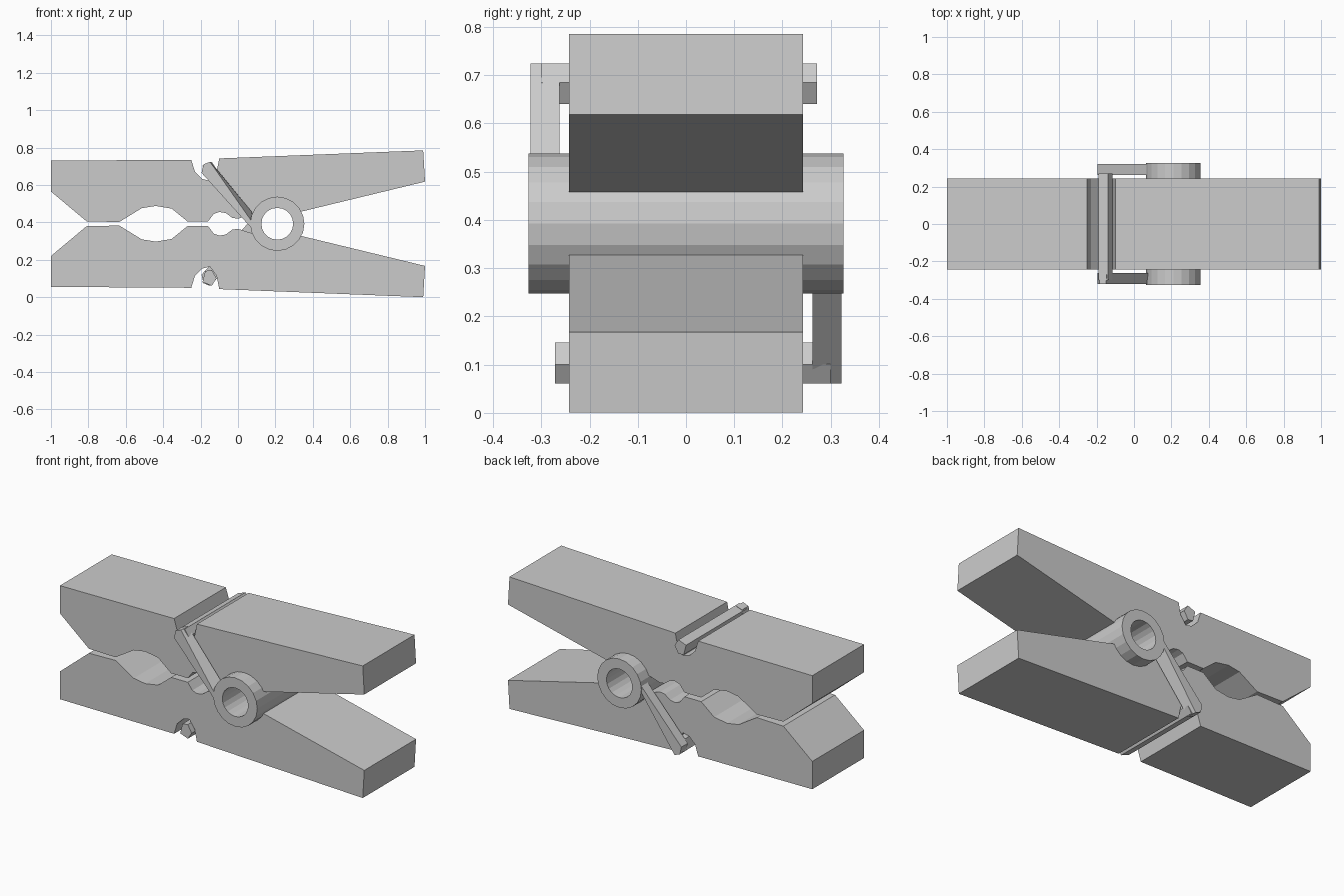
import bpy, bmesh, math

cube = bpy.data.objects.get("Cube")
if cube:
    bpy.data.objects.remove(cube, do_unlink=True)

grey = bpy.data.materials.new("plain grey")
grey.use_nodes = True
color = (0.6, 0.6, 0.6, 1)
grey.diffuse_color = color
grey.node_tree.nodes["Principled BSDF"].inputs["Base Color"].default_value = color

MID = 0.3927          # height of the plane between the two jaws
PIVOT_X = 0.21        # coil axis
COIL_R, HOLE_R, SIDES = 0.145, 0.085, 20


def finish(name, bm):
    bmesh.ops.recalc_face_normals(bm, faces=bm.faces[:])
    mesh = bpy.data.meshes.new(name)
    bm.to_mesh(mesh)
    bm.free()
    mesh.materials.append(grey)
    obj = bpy.data.objects.new(name, mesh)
    bpy.context.collection.objects.link(obj)


def loft(name, near, far, y0, y1, flip):
    """Solid between two matching x-z outlines; flip turns it half round the x axis."""
    s = -1 if flip else 1
    bm = bmesh.new()
    rings = [[bm.verts.new((x, s * y, MID + s * (z - MID))) for x, z in outline]
             for outline, y in ((near, y0), (far, y1))]
    bm.faces.new(rings[0])
    bm.faces.new(rings[1][::-1])
    n = len(near)
    for i in range(n):
        j = (i + 1) % n
        bm.faces.new((rings[0][i], rings[0][j], rings[1][j], rings[1][i]))
    finish(name, bm)


def circle(r, count=SIDES):
    return [(PIVOT_X + r * math.sin(2 * math.pi * i / count),
             MID + r * math.cos(2 * math.pi * i / count)) for i in range(count)]


# Jaw outline: outer side with wire groove, handle, coil seat, two gripping hollows
outer = [(-1, 0.73), (-0.25, 0.735), (-0.23, 0.67), (-0.19, 0.632), (-0.15, 0.622),
         (-0.115, 0.67), (-0.1, 0.742), (0.99, 0.785), (1, 0.618)]
seat = [(PIVOT_X + 0.143 * math.cos(math.radians(a)),
         MID + 0.143 * math.sin(math.radians(a))) for a in range(27, 160, 12)]
grip = [(0, 0.42), (-0.03, 0.424), (-0.065, 0.45), (-0.1, 0.456), (-0.13, 0.445),
        (-0.16, 0.405), (-0.27, 0.405), (-0.355, 0.474), (-0.44, 0.488),
        (-0.515, 0.476), (-0.635, 0.402), (-0.81, 0.406), (-1, 0.565)]
jaw = outer + seat + grip

# Spring wire: cross bar in the groove, and the arm running down to the coil
bar = [(-0.19, 0.705), (-0.14, 0.724), (-0.115, 0.685), (-0.14, 0.64), (-0.175, 0.645)]
arm_outside = [(-0.195, 0.665), (-0.185, 0.71), (-0.15, 0.724), (0.07, 0.41), (0.085, 0.355)]
arm_inside = [(-0.195, 0.665), (-0.185, 0.71), (-0.145, 0.724), (0.075, 0.455), (0.085, 0.355)]

for side, flip in (("upper", False), ("lower", True)):
    loft(side + "_jaw", jaw, jaw, -0.243, 0.243, flip)
    loft(side + "_spring_bar", bar, bar, -0.3, 0.271, flip)
    loft(side + "_spring_arm", arm_outside, arm_inside, -0.322, -0.262, flip)

# Coil: open tube across the full width
bm = bmesh.new()
loops = [[bm.verts.new((x, y, z)) for x, z in circle(r)]
         for r, y in ((COIL_R, -0.326), (COIL_R, 0.326), (HOLE_R, 0.326), (HOLE_R, -0.326))]
for k in range(4):
    a, b = loops[k], loops[(k + 1) % 4]
    for i in range(SIDES):
        j = (i + 1) % SIDES
        bm.faces.new((a[i], a[j], b[j], b[i]))
finish("spring_coil", bm)
